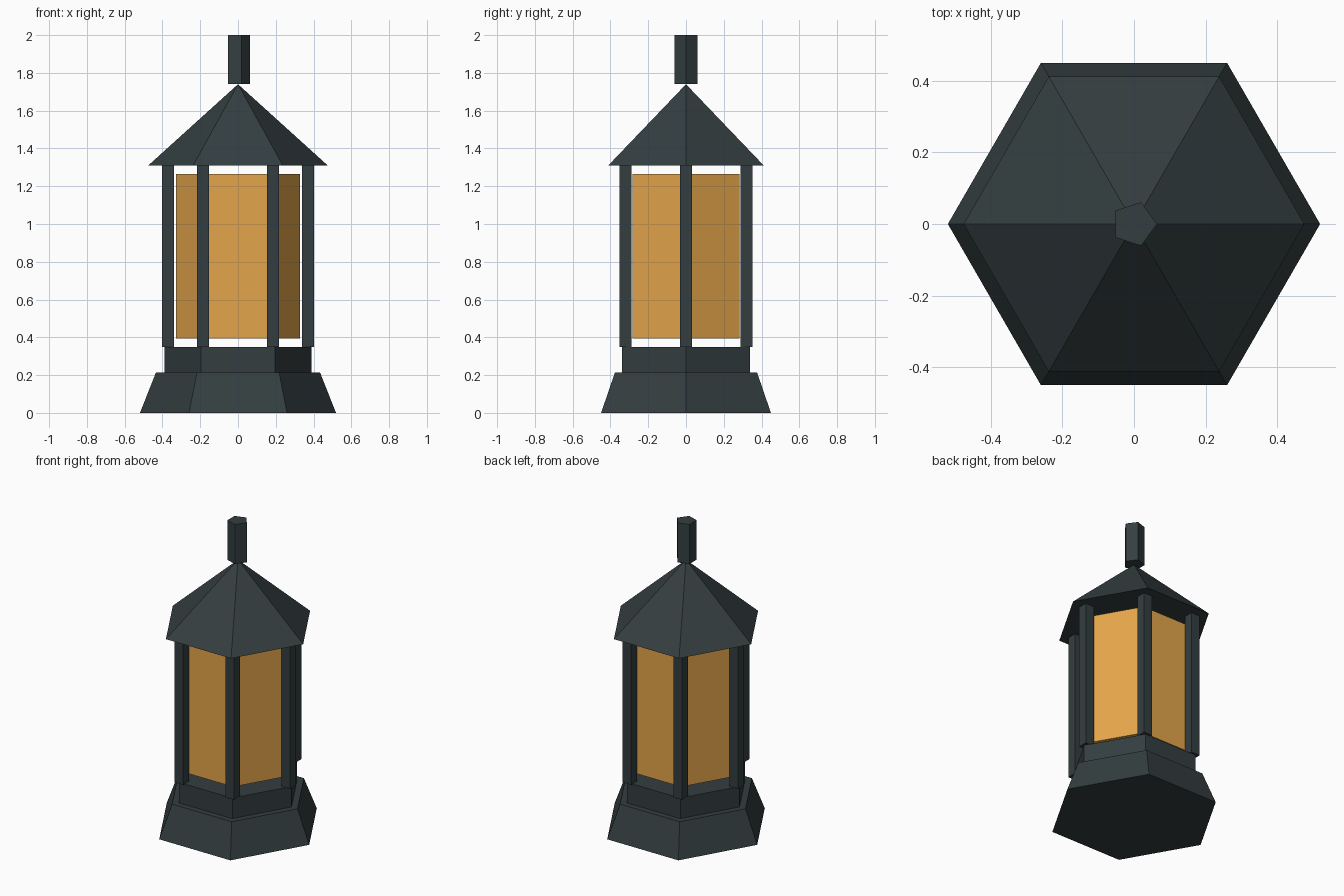
import bpy, math

if "Cube" in bpy.data.objects:
    bpy.data.objects.remove(bpy.data.objects["Cube"])

def material(name, rgb):
    m = bpy.data.materials.new(name)
    m.diffuse_color = (*rgb, 1.0)
    m.use_nodes = True
    m.node_tree.nodes["Principled BSDF"].inputs["Base Color"].default_value = m.diffuse_color
    return m

IRON = material("dark_iron", (0.034, 0.048, 0.051))
GLASS = material("amber_glass", (0.775, 0.376, 0.069))

def prism(name, sides, z0, z1, r0, r1, mat):
    """Flat-faced prism, frustum or pyramid with a corner on +x."""
    def ring(r, z):
        return [(r * math.cos(2 * math.pi * i / sides),
                 r * math.sin(2 * math.pi * i / sides), z) for i in range(sides)]
    n = sides
    verts = ring(r0, z0)
    faces = [tuple(reversed(range(n)))]
    if r1 > 0:
        verts += ring(r1, z1)
        faces.append(tuple(range(n, 2 * n)))
        faces += [(i, (i + 1) % n, n + (i + 1) % n, n + i) for i in range(n)]
    else:
        verts.append((0, 0, z1))
        faces += [(i, (i + 1) % n, n) for i in range(n)]
    me = bpy.data.meshes.new(name)
    me.from_pydata(verts, [], faces)
    me.materials.append(mat)
    ob = bpy.data.objects.new(name, me)
    bpy.context.collection.objects.link(ob)
    return ob

# Stepped hexagonal base
prism("base_plinth", 6, 0.0, 0.215, 0.519, 0.434, IRON)
prism("base_collar", 6, 0.215, 0.35, 0.39, 0.39, IRON)

# Glass body, with a gap above and below
prism("glass_body", 6, 0.395, 1.265, 0.327, 0.327, GLASS)

# Six square posts, all aligned to the axes
for i in range(6):
    a = math.radians(60 * i)
    bpy.ops.mesh.primitive_cube_add(
        size=1, location=(0.37 * math.cos(a), 0.37 * math.sin(a), 0.83))
    post = bpy.context.object
    post.name = f"post_{i + 1}"
    post.scale = (0.063, 0.063, 0.96)
    post.data.materials.append(IRON)

# Pyramid roof and five-sided finial
prism("roof", 6, 1.31, 1.74, 0.475, 0, IRON)
prism("finial", 5, 1.74, 2.0, 0.064, 0.064, IRON)
